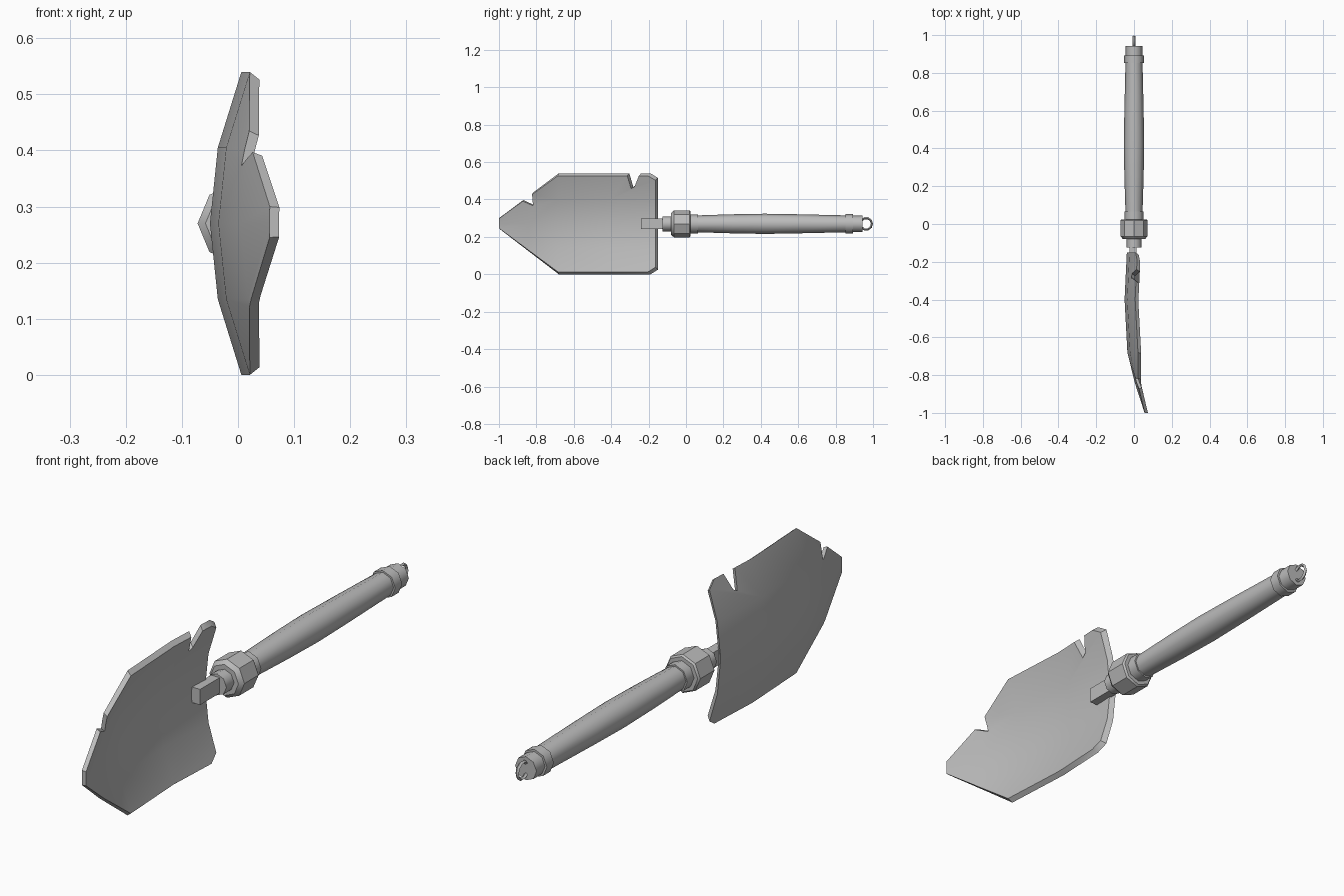
import bpy, bmesh, math
from mathutils import Vector

if "Cube" in bpy.data.objects:
    bpy.data.objects.remove(bpy.data.objects["Cube"])

ZC = 0.27          # height of the tool's long axis
steel = bpy.data.materials.new("grey_steel")
steel.diffuse_color = (0.5, 0.5, 0.5, 1)
steel.use_nodes = True
steel.node_tree.nodes["Principled BSDF"].inputs["Base Color"].default_value = steel.diffuse_color


def finish(name, bm, angle=35):
    bmesh.ops.recalc_face_normals(bm, faces=bm.faces[:])
    me = bpy.data.meshes.new(name)
    bm.to_mesh(me)
    bm.free()
    ob = bpy.data.objects.new(name, me)
    bpy.context.collection.objects.link(ob)
    me.materials.append(steel)
    bpy.ops.object.select_all(action='DESELECT')
    ob.select_set(True)
    bpy.context.view_layer.objects.active = ob
    bpy.ops.object.shade_smooth_by_angle(angle=math.radians(angle))
    return ob


def lathe(name, profile, sides=8, angle=50):
    """Turn (y, radius) pairs around the long axis, closing both ends."""
    bm = bmesh.new()
    rings = []
    for y, r in profile:
        rings.append([bm.verts.new((r * math.cos(2 * math.pi * i / sides), y,
                                    ZC + r * math.sin(2 * math.pi * i / sides)))
                      for i in range(sides)])
    for a, b in zip(rings, rings[1:]):
        for i in range(sides):
            j = (i + 1) % sides
            bm.faces.new((a[i], a[j], b[j], b[i]))
    bm.faces.new(rings[0])
    bm.faces.new(rings[-1])
    return finish(name, bm, angle)


# Blade: flat outline with two notches, gridded, then dished and thickened
outline = [(-1.0, 0.245), (-0.68, 0.0), (-0.19, 0.0), (-0.15, 0.025),
           (-0.15, 0.515), (-0.19, 0.54), (-0.24, 0.54), (-0.264, 0.478),
           (-0.282, 0.468), (-0.303, 0.54), (-0.68, 0.54), (-0.82, 0.435),
           (-0.815, 0.372), (-0.87, 0.397), (-1.0, 0.30)]
spine = [(-1.0, 0.056), (-0.84, 0.004), (-0.68, -0.035), (-0.4, -0.05), (-0.15, -0.038)]


def dish(y, z):
    """Depth of the blade's convex side."""
    for (y0, x0), (y1, x1) in zip(spine, spine[1:]):
        if y <= y1 + 1e-6:
            x = x0 + (x1 - x0) * (y - y0) / (y1 - y0)
            break
    return x + 0.056 * ((z - ZC) / ZC) ** 2


bm = bmesh.new()
bm.faces.new([bm.verts.new((0, y, z)) for y, z in outline])
cuts = [((0, y, 0), (0, 1, 0)) for y in (-0.84, -0.68, -0.4)]
cuts += [((0, 0, z), (0, 0, 1)) for z in (0.135, 0.27, 0.405)]
for co, no in cuts:
    bmesh.ops.bisect_plane(bm, geom=bm.verts[:] + bm.edges[:] + bm.faces[:],
                           plane_co=co, plane_no=no, dist=1e-5)
back = bm.verts[:]
rim = [e for e in bm.edges if e.is_boundary]
front = {v: bm.verts.new((dish(v.co.y, v.co.z) + 0.017, -1 + (v.co.y + 1) * 0.984,
                          ZC + (v.co.z - ZC) * 0.95)) for v in back}
for f in bm.faces[:]:
    bm.faces.new([front[v] for v in reversed(f.verts)])
for e in rim:
    a, b = e.verts
    bm.faces.new((a, b, front[b], front[a]))
for v in back:
    v.co.x = dish(v.co.y, v.co.z)
finish("blade", bm, 35)

# Tongue joining the blade to the handle
bm = bmesh.new()
bmesh.ops.create_cube(bm, size=1)
for v in bm.verts:
    v.co = Vector((-0.006 + v.co.x * 0.036, -0.175 + v.co.y * 0.13, ZC + v.co.z * 0.058))
finish("tongue", bm)

# Turned parts along the handle
lathe("ferrule", [(-0.125, 0.04), (-0.07, 0.04)])
lathe("collar", [(-0.08, 0.058), (-0.065, 0.072), (0.018, 0.072), (0.025, 0.066)], angle=35)
lathe("neck_ring", [(0.02, 0.051), (0.065, 0.051)])
lathe("grip", [(0.06, 0.045), (0.25, 0.051), (0.42, 0.054), (0.6, 0.051), (0.86, 0.045)])
lathe("end_band", [(0.852, 0.052), (0.893, 0.052)])
lathe("end_cap", [(0.885, 0.044), (0.943, 0.044)])

# Hanging loop at the end of the handle
bm = bmesh.new()
N, M = 10, 4
ring = [[bm.verts.new((0.007 * math.sin(2 * math.pi * j / M),
                       0.963 + (0.031 + 0.006 * math.cos(2 * math.pi * j / M)) * math.cos(2 * math.pi * i / N),
                       ZC + (0.031 + 0.006 * math.cos(2 * math.pi * j / M)) * math.sin(2 * math.pi * i / N)))
         for j in range(M)] for i in range(N)]
for i in range(N):
    for j in range(M):
        k, l = (i + 1) % N, (j + 1) % M
        bm.faces.new((ring[i][j], ring[k][j], ring[k][l], ring[i][l]))
finish("hanging_loop", bm, 50)
